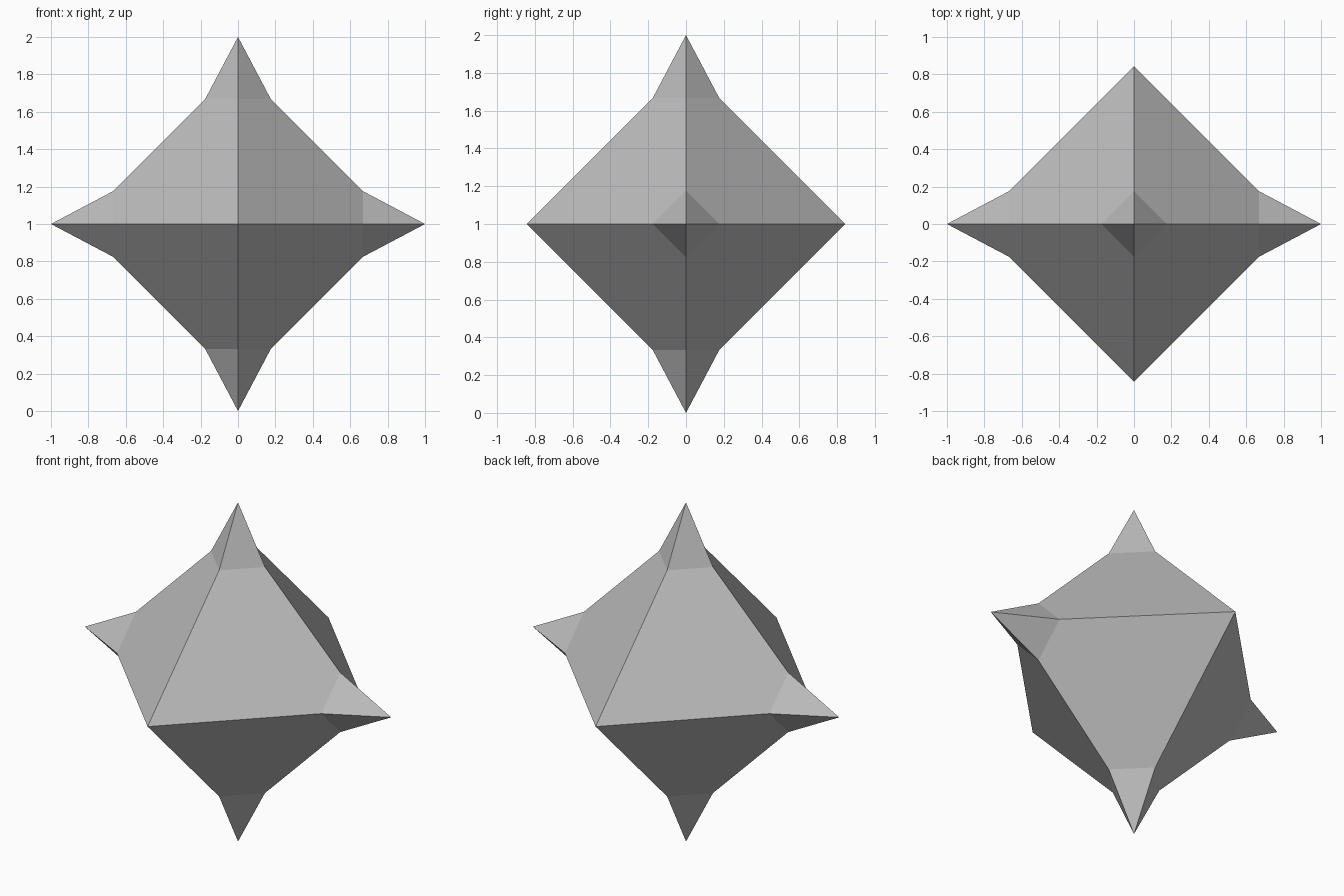
import bpy, bmesh, math
from mathutils import Matrix, Vector

if "Cube" in bpy.data.objects:
    bpy.data.objects.remove(bpy.data.objects["Cube"])

CENTRE = Vector((0, 0, 1))
BODY = 0.843      # centre to corner of the octahedron
RING = 0.667      # where each spike starts
TIP = 1.0         # spike tip

grey = bpy.data.materials.new("grey")
grey.diffuse_color = (0.5, 0.5, 0.5, 1)
grey.use_nodes = True
grey.node_tree.nodes["Principled BSDF"].inputs["Base Color"].default_value = grey.diffuse_color


def make_object(name, bm):
    bmesh.ops.recalc_face_normals(bm, faces=bm.faces)
    bmesh.ops.translate(bm, vec=CENTRE, verts=bm.verts)
    mesh = bpy.data.meshes.new(name)
    bm.to_mesh(mesh)
    bm.free()
    mesh.materials.append(grey)
    obj = bpy.data.objects.new(name, mesh)
    bpy.context.collection.objects.link(obj)


spike_axes = {"right": Vector((1, 0, 0)), "left": Vector((-1, 0, 0)),
              "top": Vector((0, 0, 1)), "bottom": Vector((0, 0, -1))}

# Octahedral body, with the four spiked corners cut off open
bm = bmesh.new()
corners = [bm.verts.new(BODY * s * Vector(row))
           for row in Matrix.Identity(3) for s in (1, -1)]
bmesh.ops.convex_hull(bm, input=corners)
for axis in spike_axes.values():
    geom = bm.verts[:] + bm.edges[:] + bm.faces[:]
    bmesh.ops.bisect_plane(bm, geom=geom, plane_co=axis * RING,
                           plane_no=axis, clear_outer=True)
make_object("body", bm)

# Four-sided spikes continuing the cut corners
for side, axis in spike_axes.items():
    bm = bmesh.new()
    bmesh.ops.create_cone(bm, segments=4, cap_ends=False,
                          radius1=BODY - RING, radius2=0, depth=TIP - RING)
    bmesh.ops.remove_doubles(bm, verts=bm.verts, dist=1e-4)
    # put the ring corners on the axes whatever the cone's start angle
    base = next(v for v in bm.verts if v.co.z < 0)
    spin = Matrix.Rotation(-math.atan2(base.co.y, base.co.x), 4, 'Z')
    turn = Vector((0, 0, 1)).rotation_difference(axis).to_matrix().to_4x4()
    shift = Matrix.Translation(axis * (TIP + RING) / 2)
    bmesh.ops.transform(bm, matrix=shift @ turn @ spin, verts=bm.verts)
    make_object(side + "_spike", bm)
